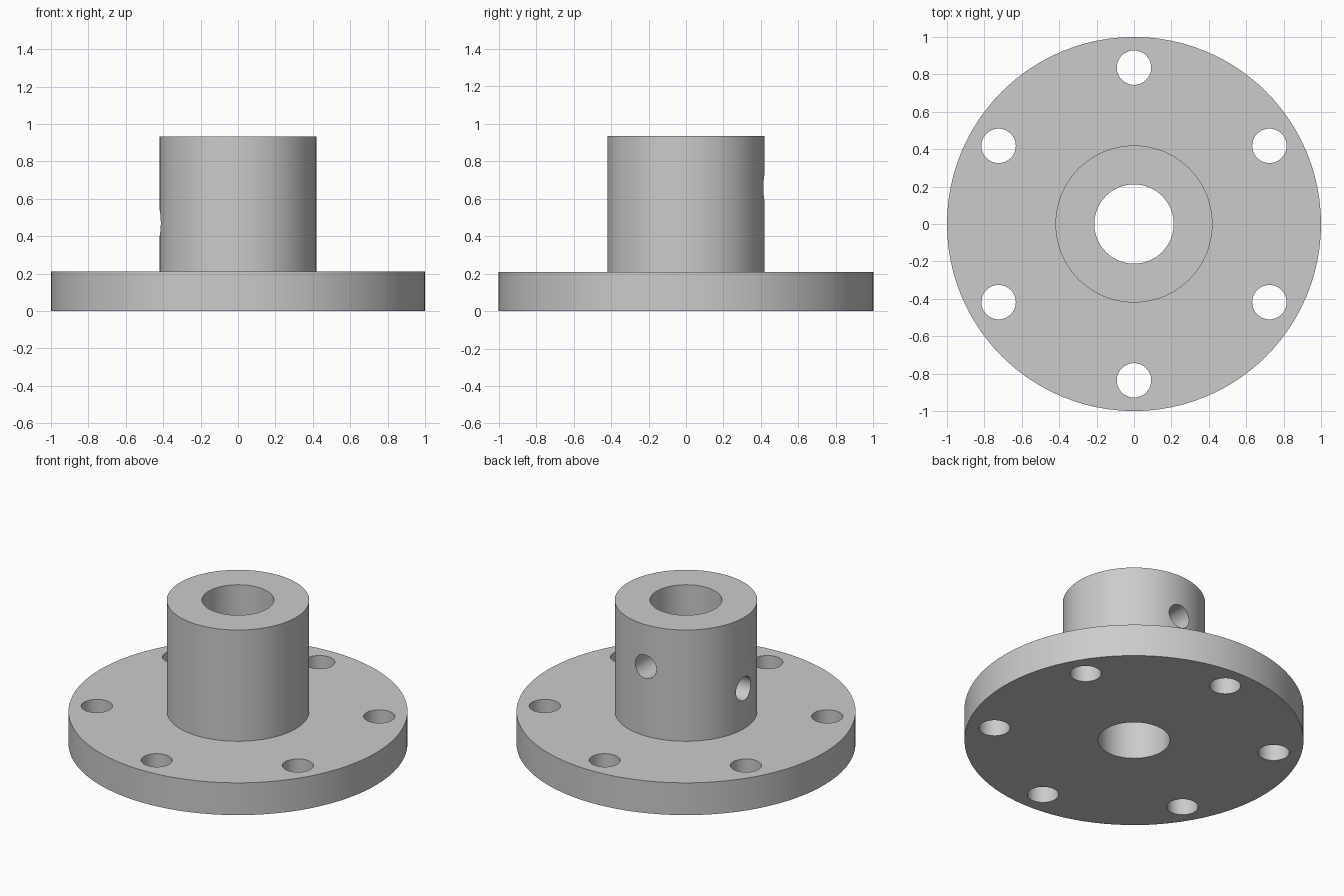
import bpy
import bmesh
from math import cos, sin, pi, radians
from mathutils import Matrix, Vector

if "Cube" in bpy.data.objects:
    bpy.data.objects.remove(bpy.data.objects["Cube"])

# Main dimensions
FLANGE_R, FLANGE_H = 1.0, 0.21
HUB_R, HUB_TOP = 0.42, 0.934
BORE_R = 0.212
BOLT_R, BOLT_CIRCLE = 0.092, 0.836
SCREW_R = 0.076
SEGMENTS = 96

# Single plain grey metal
steel = bpy.data.materials.new("grey_metal")
steel.use_nodes = True
grey = (0.6, 0.6, 0.6, 1.0)
steel.diffuse_color = grey
steel.node_tree.nodes["Principled BSDF"].inputs["Base Color"].default_value = grey


def add_object(name, bm):
    bmesh.ops.recalc_face_normals(bm, faces=bm.faces)
    mesh = bpy.data.meshes.new(name)
    bm.to_mesh(mesh)
    bm.free()
    mesh.materials.append(steel)
    obj = bpy.data.objects.new(name, mesh)
    bpy.context.collection.objects.link(obj)
    return obj


def lathe(name, profile):
    """Revolve a closed (radius, height) profile around z."""
    bm = bmesh.new()
    rings = []
    for i in range(SEGMENTS):
        a = 2 * pi * i / SEGMENTS
        rings.append([bm.verts.new((r * cos(a), r * sin(a), z)) for r, z in profile])
    n = len(profile)
    for i in range(SEGMENTS):
        a, b = rings[i], rings[(i + 1) % SEGMENTS]
        for j in range(n):
            k = (j + 1) % n
            bm.faces.new((a[j], b[j], b[k], a[k]))
    return add_object(name, bm)


def drill(bm, radius, depth, centre, direction):
    """Add a closed cylinder to the cutter mesh."""
    turn = Vector(direction).to_track_quat("Z", "Y").to_matrix().to_4x4()
    bmesh.ops.create_cone(bm, cap_ends=True, segments=48, radius1=radius,
                          radius2=radius, depth=depth,
                          matrix=Matrix.Translation(centre) @ turn)


# Flange and hub in one turned body with a through bore
body = lathe("flanged_hub", [
    (BORE_R, 0), (FLANGE_R, 0), (FLANGE_R, FLANGE_H),
    (HUB_R, FLANGE_H), (HUB_R, HUB_TOP), (BORE_R, HUB_TOP),
])

# Six bolt holes through the flange
holes = bmesh.new()
for i in range(6):
    a = radians(30 + 60 * i)
    centre = (BOLT_CIRCLE * cos(a), BOLT_CIRCLE * sin(a), FLANGE_H / 2)
    drill(holes, BOLT_R, 2 * FLANGE_H, centre, (0, 0, 1))

# Two set-screw holes through one hub wall each: back and side
for direction, z in (((0, 1, 0), 0.66), ((-1, 0, 0), 0.47)):
    centre = Vector(direction) * 0.3 + Vector((0, 0, z))
    drill(holes, SCREW_R, 0.4, centre, direction)

cutter = add_object("hole_cutter", holes)
cutter.hide_render = True

cut = body.modifiers.new("drilled_holes", "BOOLEAN")
cut.operation = "DIFFERENCE"
cut.solver = "EXACT"
cut.object = cutter

# Apply the cut, drop the cutter and shade the round walls smooth
bpy.ops.object.select_all(action="DESELECT")
body.select_set(True)
bpy.context.view_layer.objects.active = body
bpy.ops.object.modifier_apply(modifier=cut.name)
bpy.data.objects.remove(cutter)
bpy.ops.object.shade_smooth_by_angle(angle=radians(30))
